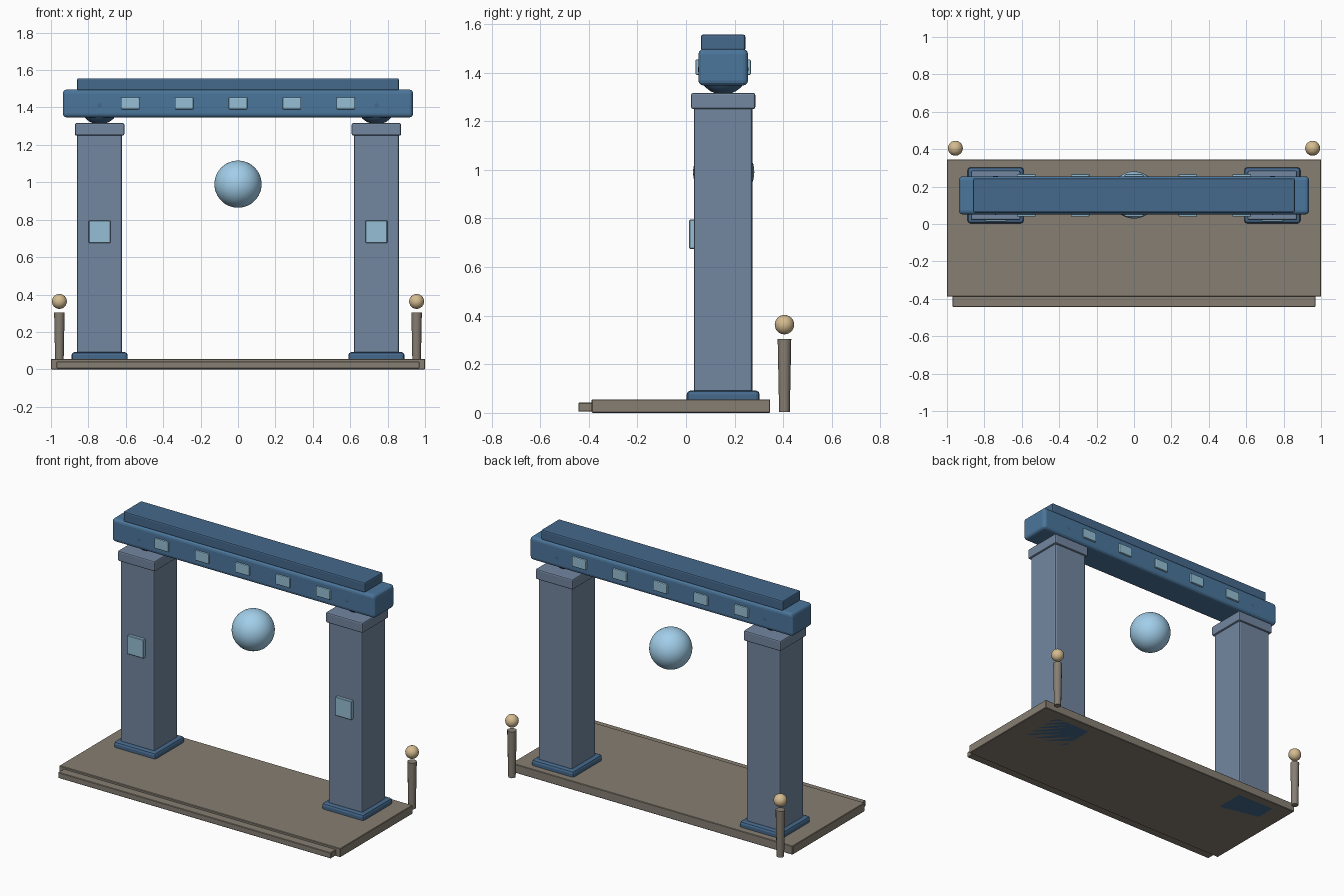
import bpy

if "Cube" in bpy.data.objects:
    bpy.data.objects.remove(bpy.data.objects["Cube"])


def material(name, rgb):
    m = bpy.data.materials.new(name)
    m.diffuse_color = (*rgb, 1)
    m.use_nodes = True
    m.node_tree.nodes["Principled BSDF"].inputs["Base Color"].default_value = m.diffuse_color
    return m


STONE = material("warm_stone", (0.24, 0.21, 0.17))
SLATE = material("slate", (0.17, 0.24, 0.35))
NAVY = material("navy", (0.06, 0.14, 0.26))
BLUE = material("beam_blue", (0.07, 0.18, 0.33))
GLASS = material("pale_blue", (0.30, 0.52, 0.66))
ORB = material("orb_blue", (0.36, 0.62, 0.82))
GOLD = material("lamp_gold", (0.66, 0.50, 0.28))


def finish(name, mat):
    ob = bpy.context.object
    ob.name = name
    ob.data.materials.append(mat)
    return ob


def box(name, x, y, z, mat, bevel=0.0, segments=2):
    """Box from (min, max) ranges with optional rounded edges."""
    centre = [(r[0] + r[1]) / 2 for r in (x, y, z)]
    bpy.ops.mesh.primitive_cube_add(size=1, location=centre)
    ob = finish(name, mat)
    ob.scale = [r[1] - r[0] for r in (x, y, z)]
    bpy.ops.object.transform_apply(location=False, rotation=False, scale=True)
    if bevel:
        mod = ob.modifiers.new("bevel", 'BEVEL')
        mod.width = bevel
        mod.segments = segments
    return ob


def ball(name, loc, r, mat, seg=32, rings=16):
    bpy.ops.mesh.primitive_uv_sphere_add(segments=seg, ring_count=rings, radius=r, location=loc)
    ob = finish(name, mat)
    bpy.ops.object.shade_smooth()
    return ob


def around(c, half):
    return (c - half, c + half)


Y = 0.153  # depth centre of the gate

# Platform and front step
box("platform", (-1, 1), (-0.388, 0.346), (0, 0.056), STONE, 0.003, 1)
box("front_step", (-0.97, 0.97), (-0.443, -0.37), (0.005, 0.042), STONE, 0.003, 1)

for side, s in (("left", -1), ("right", 1)):
    x = s * 0.74
    # Pillar with base, capital and bearing ball
    box(side + "_plinth", around(x, 0.15), around(Y, 0.15), (0, 0.092), NAVY, 0.016)
    box(side + "_pillar", around(x, 0.12), around(Y, 0.12), (0.06, 1.26), SLATE, 0.01)
    box(side + "_capital", around(x, 0.132), around(Y, 0.132), (1.25, 1.316), SLATE, 0.008)
    ball(side + "_bearing", (x, Y, 1.413), 0.104, NAVY, 24, 12)
    box(side + "_pillar_panel", around(x, 0.058), (0.013, 0.045), (0.675, 0.795), GLASS, 0.003, 1)

    # Lamp post behind the platform
    xp, yp = s * 0.955, 0.405
    bpy.ops.mesh.primitive_cone_add(vertices=12, radius1=0.022, radius2=0.028,
                                    depth=0.3, location=(xp, yp, 0.153))
    finish(side + "_lamp_post", STONE)
    bpy.ops.object.shade_smooth_by_angle()
    ball(side + "_lamp", (xp, yp, 0.363), 0.04, GOLD, 24, 12)

# Lintel and its top course
box("lintel", (-0.936, 0.936), around(Y, 0.102), (1.347, 1.496), BLUE, 0.02, 3)
box("top_course", (-0.86, 0.86), around(Y, 0.091), (1.49, 1.556), NAVY, 0.008)

# Light panels on both faces of the lintel
for i in range(5):
    x = (i - 2) * 0.288
    for face, s in (("front", -1), ("back", 1)):
        box(f"{face}_light_{i + 1}", around(x, 0.05), around(Y + s * 0.1, 0.014),
            (1.39, 1.454), GLASS, 0.006)

# Floating orb
ball("orb", (0, Y + 0.002, 0.99), 0.126, ORB, 48, 24)
